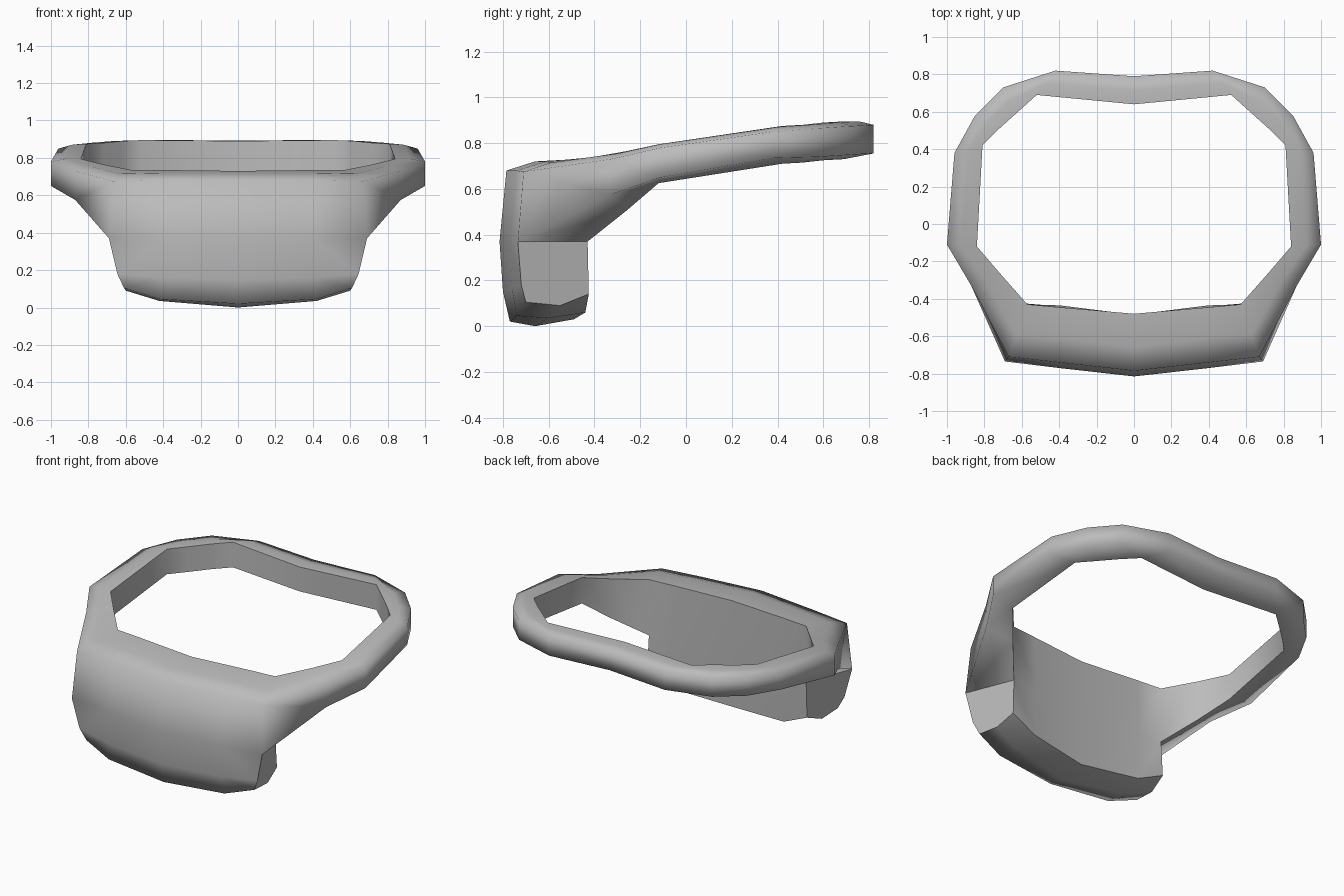
import bpy
import bmesh

# Remove the default cube only
default_cube = bpy.data.objects.get("Cube")
if default_cube:
    bpy.data.objects.remove(default_cube, do_unlink=True)


def flat_material(name, color):
    material = bpy.data.materials.new(name)
    material.use_nodes = True
    material.diffuse_color = color
    material.node_tree.nodes["Principled BSDF"].inputs["Base Color"].default_value = color
    return material


# Front panel: cross-sections from the centre out to its end.
# Order around each section: inner top, ridge, outer top, outer middle,
# outer low, outer bottom, underside, inner bottom, inner middle.
panel_sections = [
    [(0, -.48, .73), (0, -.66, .72), (0, -.785, .68), (0, -.815, .37),
     (0, -.8, .15), (0, -.77, .02), (0, -.66, 0), (0, -.49, .03), (0, -.485, .37)],
    [(.4, -.445, .735), (.4, -.61, .72), (.4, -.74, .68), (.4, -.77, .37),
     (.41, -.76, .16), (.42, -.74, .045), (.42, -.6, .035), (.4, -.44, .06), (.4, -.435, .37)],
    [(.57, -.43, .735), (.63, -.59, .715), (.67, -.71, .675), (.69, -.735, .37),
     (.645, -.72, .18), (.61, -.7, .105), (.6, -.55, .09), (.58, -.425, .14), (.57, -.43, .37)],
]

# Strap: inner x, y, outer x, y, then heights of
# inner top, outer top, outer bottom, inner bottom; from panel to back centre.
strap_stations = [
    (.72, -.26, .87, -.33, .765, .73, .575, .505),
    (.84, -.12, 1, -.11, .795, .78, .65, .625),
    (.81, .42, .96, .38, .875, .85, .735, .71),
    (.72, .51, .85, .58, .88, .865, .74, .715),
    (.62, .6, .7, .73, .89, .875, .75, .725),
    (.52, .69, .42, .82, .895, .88, .755, .73),
    (0, .64, 0, .79, .89, .88, .76, .73),
]


def strap_section(station):
    inner_x, inner_y, outer_x, outer_y, in_top, out_top, out_low, in_low = station
    ridge = ((inner_x + outer_x) / 2, (inner_y + outer_y) / 2,
             (in_top + out_top) / 2 + .008)
    return [(inner_x, inner_y, in_top), ridge, (outer_x, outer_y, out_top),
            (outer_x, outer_y, out_low), (inner_x, inner_y, in_low)]


def add_section(mesh, points):
    return [mesh.verts.new(point) for point in points]


def bridge(mesh, first, second):
    """Join two closed sections with a ring of quads."""
    count = len(first)
    for j in range(count):
        k = (j + 1) % count
        mesh.faces.new((first[j], first[k], second[k], second[j]))


def mark_sharp(mesh, path):
    """Crease the shading along a chain of vertices."""
    for start, end in zip(path, path[1:]):
        edge = mesh.edges.get((start, end))
        if edge:
            edge.smooth = False


mesh = bmesh.new()

# Panel half
panel = [add_section(mesh, section) for section in panel_sections]
for first, second in zip(panel, panel[1:]):
    bridge(mesh, first, second)

# Closed end of the panel below the strap
panel_end = panel[-1]
end_loop = panel_end[3:]
mesh.faces.new(end_loop)

# Strap half, growing out of the upper part of the panel end
strap = [panel_end[:4] + panel_end[-1:]]
strap += [add_section(mesh, strap_section(station)) for station in strap_stations]
for first, second in zip(strap, strap[1:]):
    bridge(mesh, first, second)

# Crisp inner rims and panel end, soft outer surface
mark_sharp(mesh, [section[0] for section in panel + strap[1:]])
mark_sharp(mesh, [section[-1] for section in strap])
mark_sharp(mesh, [section[-2] for section in panel])
mark_sharp(mesh, end_loop + end_loop[:1])
for face in mesh.faces:
    face.smooth = True

band_data = bpy.data.meshes.new("headband")
mesh.to_mesh(band_data)
mesh.free()
band_data.materials.append(flat_material("mid grey", (.5, .5, .5, 1)))

headband = bpy.data.objects.new("headband", band_data)
bpy.context.collection.objects.link(headband)

# Matching half
mirror = headband.modifiers.new("other half", "MIRROR")
mirror.use_axis[0] = True
mirror.use_clip = True
mirror.merge_threshold = .001
